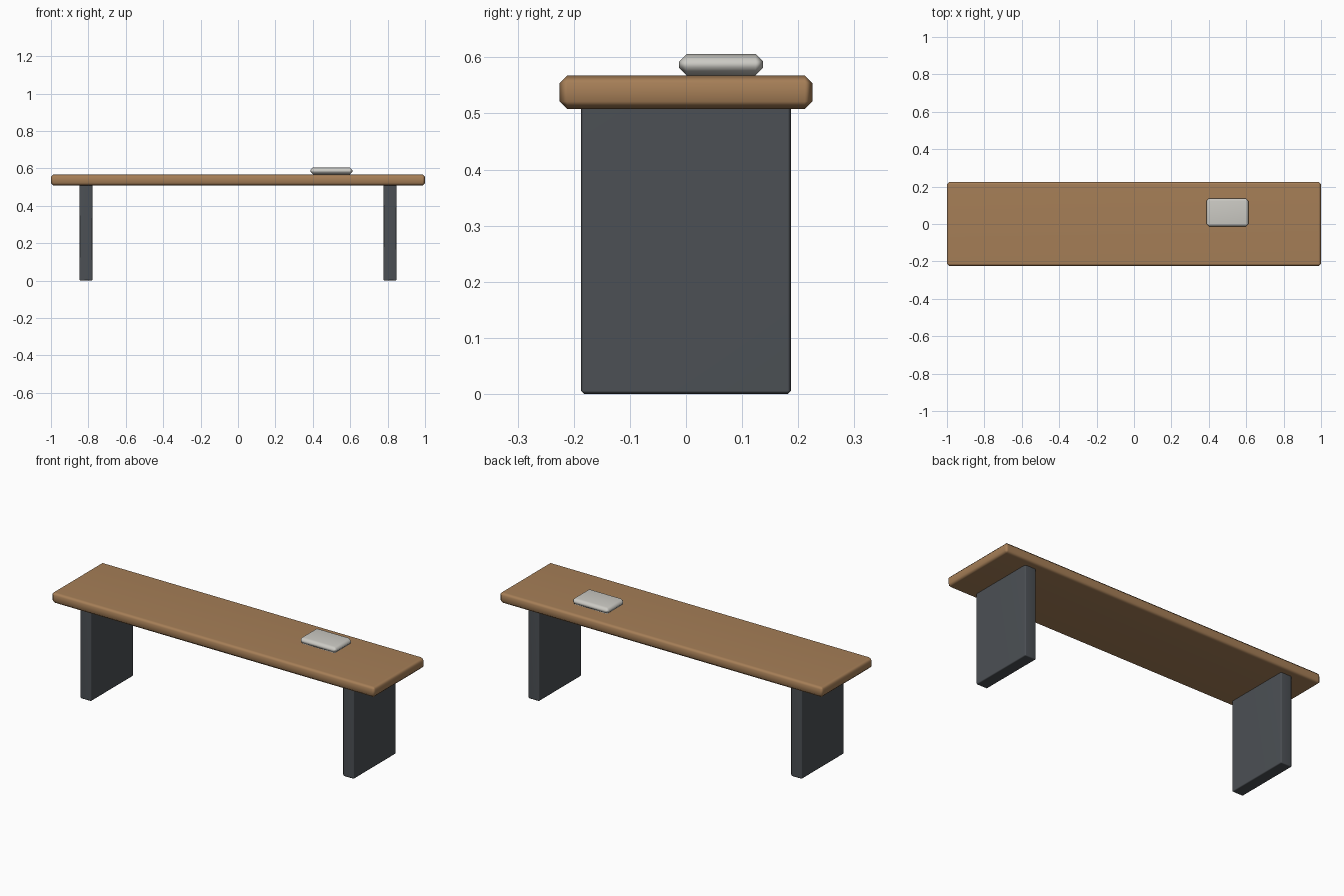
import bpy

if "Cube" in bpy.data.objects:
    bpy.data.objects.remove(bpy.data.objects["Cube"])


def material(name, rgb):
    m = bpy.data.materials.new(name)
    m.diffuse_color = (*rgb, 1)
    m.use_nodes = True
    m.node_tree.nodes["Principled BSDF"].inputs["Base Color"].default_value = m.diffuse_color
    return m


wood = material("warm wood", (0.38, 0.21, 0.095))
metal = material("dark grey metal", (0.072, 0.08, 0.09))
silver = material("pale grey", (0.60, 0.59, 0.55))


def slab(name, lo, hi, bevel, mat):
    """Chamfered box between two corners, smooth with flat main faces."""
    bpy.ops.mesh.primitive_cube_add(
        size=1, location=[(a + b) / 2 for a, b in zip(lo, hi)])
    ob = bpy.context.object
    ob.name = name
    ob.scale = [b - a for a, b in zip(lo, hi)]
    bpy.ops.object.transform_apply(location=False, rotation=False, scale=True)
    ob.data.materials.append(mat)
    bpy.ops.object.shade_smooth()
    mod = ob.modifiers.new("chamfer", 'BEVEL')
    mod.width = bevel
    mod.segments = 1
    ob.modifiers.new("flat faces", 'WEIGHTED_NORMAL')
    return ob


# bench top
slab("seat", (-1, -0.225, 0.508), (1, 0.225, 0.568), 0.0135, wood)

# panel legs, running slightly into the seat
for side, x in (("left", -0.813), ("right", 0.813)):
    slab(side + "_leg", (x - 0.035, -0.187, 0), (x + 0.035, 0.187, 0.515),
         0.006, metal)

# small closed book lying on the seat
slab("book", (0.388, -0.0125, 0.568), (0.611, 0.1375, 0.606), 0.0135, silver)
